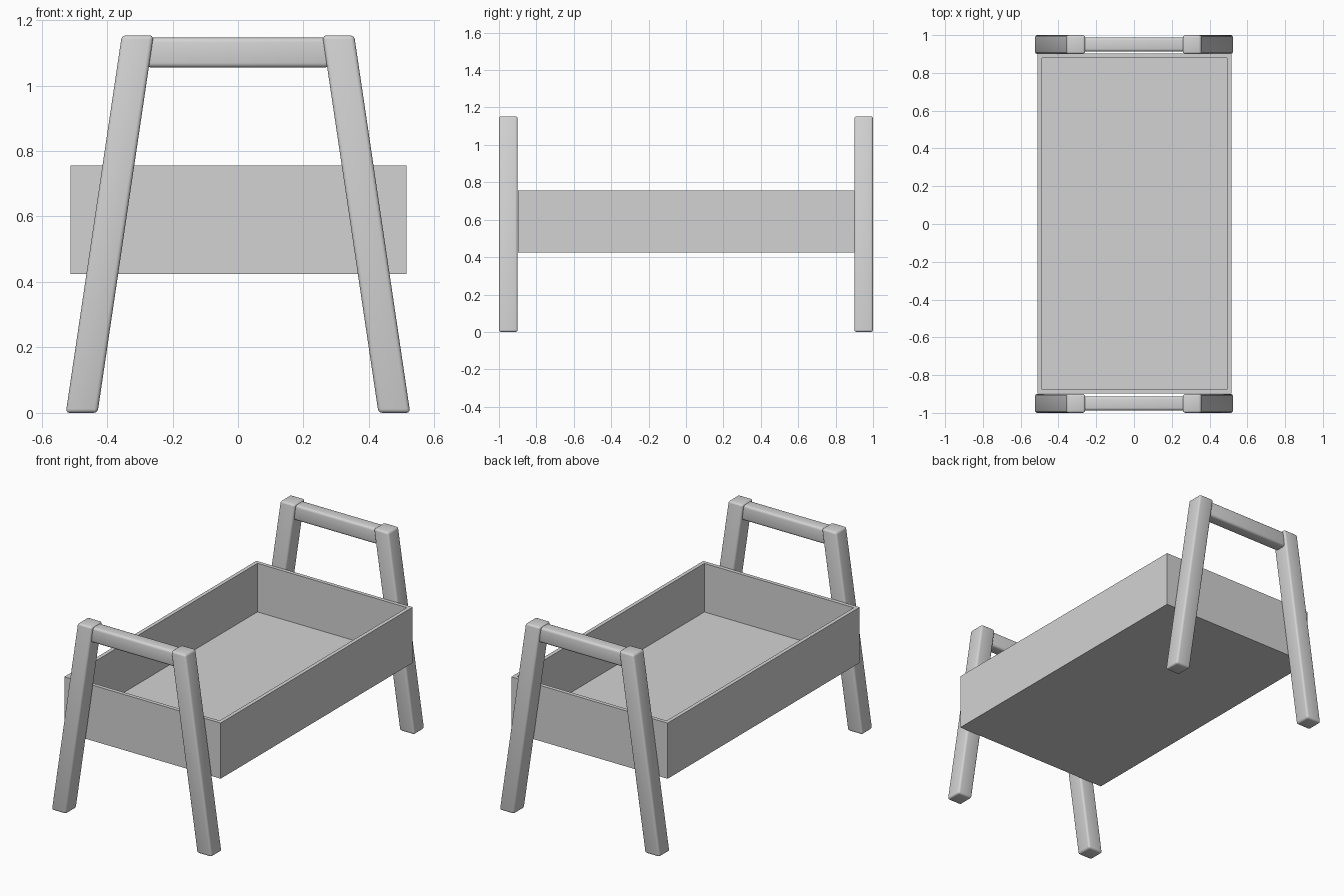
import bpy
import bmesh

cube = bpy.data.objects.get("Cube")
if cube:
    bpy.data.objects.remove(cube, do_unlink=True)

# One plain grey for everything
grey = bpy.data.materials.new("plain grey")
grey.use_nodes = True
colour = (0.65, 0.65, 0.65, 1)
grey.diffuse_color = colour
grey.node_tree.nodes["Principled BSDF"].inputs["Base Color"].default_value = colour


def block(name, low, high, shift=0):
    """Box between two corners; its top end is moved by shift along x."""
    bm = bmesh.new()
    bmesh.ops.create_cube(bm, size=1)
    for v in bm.verts:
        top = v.co.z > 0
        for i in range(3):
            v.co[i] = high[i] if v.co[i] > 0 else low[i]
        if top:
            v.co.x += shift
    mesh = bpy.data.meshes.new(name)
    bm.to_mesh(mesh)
    bm.free()
    mesh.materials.append(grey)
    obj = bpy.data.objects.new(name, mesh)
    bpy.context.collection.objects.link(obj)
    return obj


def soften(obj, width):
    """Rounded edges with smooth shading."""
    bevel = obj.modifiers.new("rounded edges", 'BEVEL')
    bevel.width = width
    bevel.segments = 3
    bevel.limit_method = 'NONE'
    for p in obj.data.polygons:
        p.use_smooth = True


# Open tray: inset the top face, then sink it to form the floor
tray = block("tray", (-0.511, -0.898, 0.425), (0.515, 0.902, 0.755))
bm = bmesh.new()
bm.from_mesh(tray.data)
top = max(bm.faces, key=lambda f: f.calc_center_median().z)
bmesh.ops.inset_region(bm, faces=[top], thickness=0.032)
floor = bmesh.ops.extrude_discrete_faces(bm, faces=[top])["faces"][0]
for v in floor.verts:
    v.co.z = 0.467
bm.to_mesh(tray.data)
bm.free()

# End frames: two leaning legs joined by a top rail
for end, y in (("front", -0.95), ("back", 0.95)):
    for side, s in (("right", -1), ("left", 1)):
        x = 0.4775 * s
        leg = block(f"{end}_{side}_leg", (x - 0.0485, y - 0.05, 0),
                    (x + 0.0485, y + 0.05, 1.153), -0.171 * s)
        soften(leg, 0.012)
    rail = block(f"{end}_rail", (-0.28, y - 0.037, 1.055), (0.28, y + 0.037, 1.146))
    soften(rail, 0.014)
